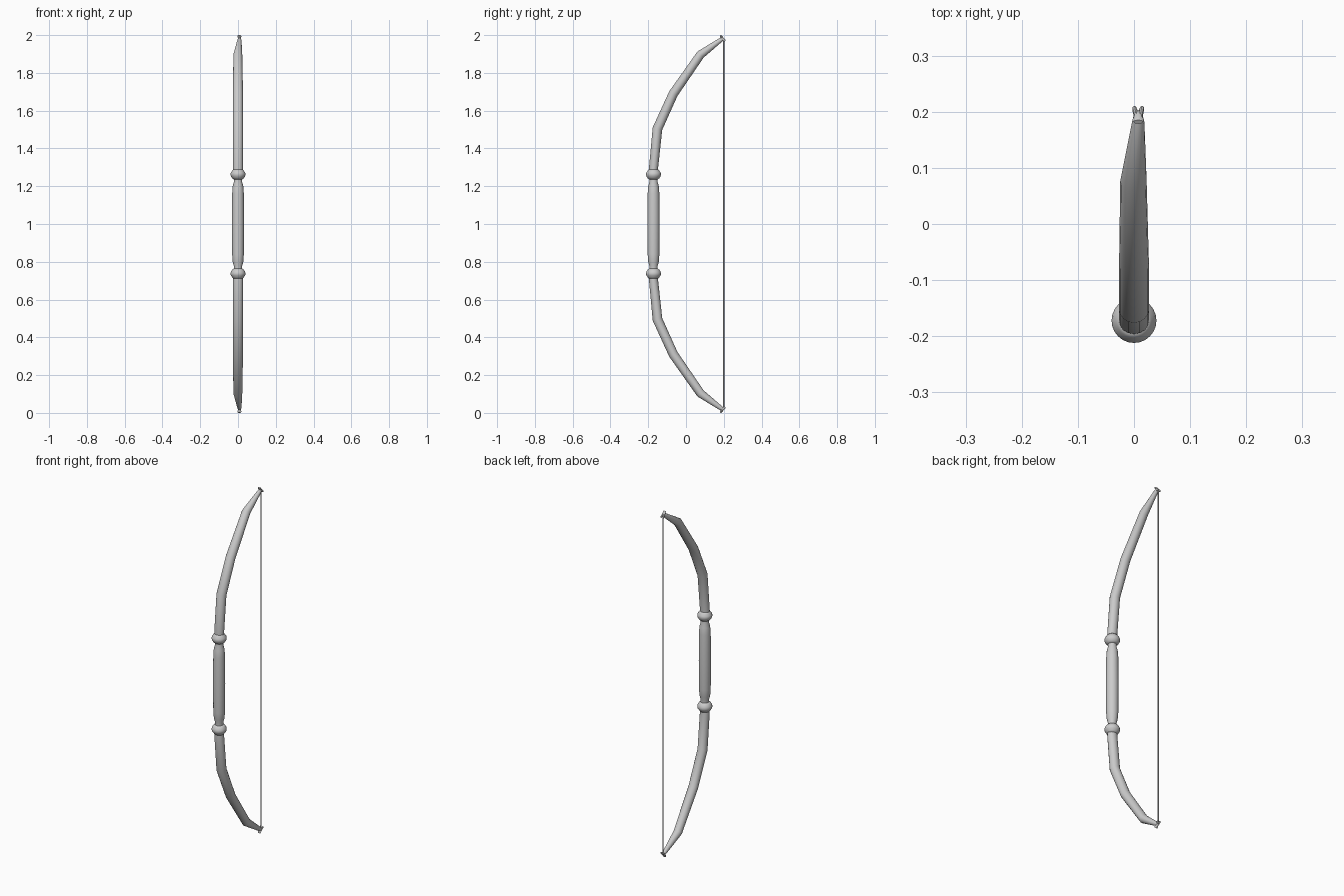
import bpy, bmesh, math
from mathutils import Vector

if "Cube" in bpy.data.objects:
    bpy.data.objects.remove(bpy.data.objects["Cube"])

CENTRE = Vector((0, 0, 1))          # bow is mirrored about z = 1


def finish(name, bm, mirror=True, angle=60):
    bmesh.ops.recalc_face_normals(bm, faces=bm.faces)
    bmesh.ops.translate(bm, verts=bm.verts, vec=-CENTRE)
    me = bpy.data.meshes.new(name)
    bm.to_mesh(me)
    bm.free()
    ob = bpy.data.objects.new(name, me)
    bpy.context.collection.objects.link(ob)
    ob.location = CENTRE
    bpy.ops.object.select_all(action='DESELECT')
    ob.select_set(True)
    bpy.context.view_layer.objects.active = ob
    bpy.ops.object.shade_smooth_by_angle(angle=math.radians(angle))
    if mirror:
        m = ob.modifiers.new("mirror", 'MIRROR')
        m.use_axis = (False, False, True)
        m.use_mirror_merge = False
    return ob


def tube(bm, path, sides=16):
    """Sweep rings along path points (x, y, z, radius_x, radius_in_yz)."""
    pts = [Vector(p[:3]) for p in path]
    rings = []
    for i, p in enumerate(path):
        a = pts[max(i - 1, 0)]
        b = pts[min(i + 1, len(pts) - 1)]
        d1 = (pts[i] - a).normalized() if i else (b - pts[i]).normalized()
        d2 = (b - pts[i]).normalized() if i < len(pts) - 1 else d1
        side = (d1 + d2).cross(Vector((1, 0, 0))).normalized()
        rings.append([bm.verts.new(pts[i] + Vector((p[3], 0, 0)) * math.cos(t)
                                   + side * p[4] * math.sin(t))
                      for t in (2 * math.pi * k / sides for k in range(sides))])
    for r, s in zip(rings, rings[1:]):
        for k in range(sides):
            n = (k + 1) % sides
            bm.faces.new((r[k], r[n], s[n], s[k]))
    bm.faces.new(rings[0])
    bm.faces.new(rings[-1])


# Grip: straight handle with narrowed ends
GY = -0.172
bm = bmesh.new()
prof = [(0.76, .022), (0.778, .022), (0.80, .028), (0.84, .031), (1.0, .032)]
prof += [(2 - z, r) for z, r in prof[-2::-1]]
tube(bm, [(0, GY, z, r, r) for z, r in prof], 24)
finish("grip", bm)
bpy.context.object.modifiers.clear()

# Collars: rounded rings at both ends of the grip
bm = bmesh.new()
prof = [(1.236, .023), (1.243, .032), (1.254, .038), (1.263, .040),
        (1.272, .038), (1.282, .031), (1.289, .026)]
tube(bm, [(0, GY, z, r, r) for z, r in prof], 24)
finish("grip_collar", bm)

# Limbs: bent in a few straight sections, tapering to the tip
bm = bmesh.new()
tube(bm, [(0, GY, 1.27, .027, .023), (0, GY, 1.295, .027, .024),
          (0, -.151, 1.505, .027, .026), (0, -.067, 1.69, .0265, .025),
          (-.001, .077, 1.897, .0235, .023), (.0075, .182, 1.973, .011, .012),
          (.0075, .194, 1.981, .008, .009)])
finish("limb", bm)

# Nocks: outer lip and two prongs holding the string
axis = Vector((0, .82, .57))
inner = Vector((0, .57, -.82))
tip = Vector((.0075, .194, 1.981))


def rod(bm, a, b, rx, ry, ex, ey):
    tube(bm, [(*a, rx, ry), (*a.lerp(b, .75), ex, ey), (*b, ex * .8, ey * .7)], 8)


bm = bmesh.new()
rod(bm, tip + inner * .003, tip - inner * .021, .006, .007, .0105, .006)
for s in (-1, 1):
    off = Vector((s * .0068, 0, 0))
    rod(bm, tip + off * .6 - inner * .003, tip + off + inner * .018 + axis * .004,
        .004, .006, .0045, .006)
finish("nock", bm, angle=40)

# String: straight between the two nocks
bm = bmesh.new()
tube(bm, [(.0075, .2, .02, .003, .003), (.0075, .2, 1.98, .003, .003)], 8)
finish("string", bm, mirror=False)
